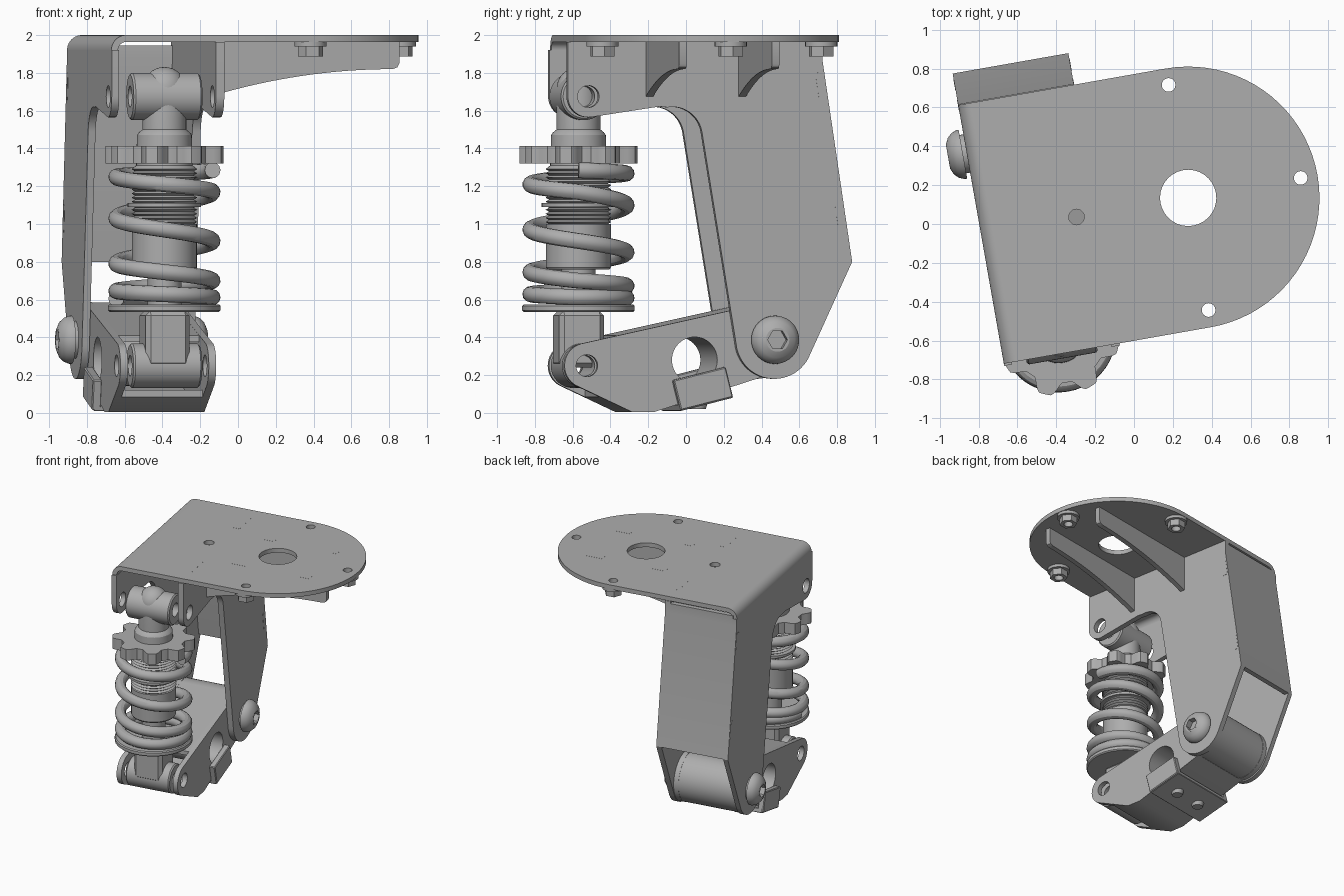
import bpy, bmesh
from math import sin, cos, pi, radians
from mathutils import Matrix, Vector

if "Cube" in bpy.data.objects:
    bpy.data.objects.remove(bpy.data.objects["Cube"])

metal = bpy.data.materials.new("grey metal")
metal.use_nodes = True
metal.diffuse_color = (0.42, 0.42, 0.42, 1)
metal.node_tree.nodes["Principled BSDF"].inputs["Base Color"].default_value = (0.42, 0.42, 0.42, 1)

TURN = Matrix.Rotation(radians(10), 4, 'Z')   # whole assembly is turned about z
AXIS = {'x': Vector((1, 0, 0)), 'y': Vector((0, 1, 0)), 'z': Vector((0, 0, 1))}
# each frame maps a flat profile so that its depth runs along the named axis
FRAME = {'x': Matrix(((0, 0, 1), (1, 0, 0), (0, 1, 0))).to_4x4(),
         'y': Matrix(((1, 0, 0), (0, 0, -1), (0, 1, 0))).to_4x4(),
         'z': Matrix.Identity(4)}
parts = []


def finish(name, bm, matrix):
    bmesh.ops.remove_doubles(bm, verts=bm.verts, dist=0.0003)
    bmesh.ops.transform(bm, matrix=TURN @ matrix, verts=bm.verts)
    bmesh.ops.recalc_face_normals(bm, faces=bm.faces)
    mesh = bpy.data.meshes.new(name)
    bm.to_mesh(mesh)
    bm.free()
    mesh.materials.append(metal)
    ob = bpy.data.objects.new(name, mesh)
    bpy.context.collection.objects.link(ob)
    parts.append(ob)
    return ob


def curve_bmesh(curve):
    ob = bpy.data.objects.new("temp", curve)
    bpy.context.collection.objects.link(ob)
    dg = bpy.context.evaluated_depsgraph_get()
    mesh = bpy.data.meshes.new_from_object(ob.evaluated_get(dg))
    bm = bmesh.new()
    bm.from_mesh(mesh)
    bpy.data.objects.remove(ob)
    bpy.data.meshes.remove(mesh)
    bpy.data.curves.remove(curve)
    return bm


def add_spline(curve, pts, cyclic):
    sp = curve.splines.new('POLY')
    sp.points.add(len(pts) - 1)
    for p, q in zip(sp.points, pts):
        p.co = (*q, 1) if len(q) == 3 else (*q, 0, 1)
    sp.use_cyclic_u = cyclic


def extrude(name, axis, outline, t0, t1, holes=()):
    curve = bpy.data.curves.new(name, 'CURVE')
    curve.dimensions, curve.fill_mode = '2D', 'BOTH'
    curve.extrude = abs(t1 - t0) / 2
    for loop in (outline, *holes):
        add_spline(curve, loop, True)
    shift = Matrix.Translation(AXIS[axis] * (t0 + t1) / 2)
    return finish(name, curve_bmesh(curve), shift @ FRAME[axis])


def revolve(name, axis, profile, origin, steps=40):
    bm = bmesh.new()
    vs = [bm.verts.new((r, 0, t)) for r, t in profile]
    es = [bm.edges.new(p) for p in zip(vs, vs[1:])]
    bmesh.ops.spin(bm, geom=vs + es, cent=(0, 0, 0), axis=(0, 0, 1), angle=2 * pi, steps=steps)
    return finish(name, bm, Matrix.Translation(origin) @ FRAME[axis])


def box(name, centre, size, bevel=0, tilt=0):
    bm = bmesh.new()
    bmesh.ops.create_cube(bm, size=1, matrix=Matrix.Diagonal((*size, 1)))
    if bevel:
        bmesh.ops.bevel(bm, geom=bm.edges[:], offset=bevel, segments=1, affect='EDGES')
    return finish(name, bm, Matrix.Translation(centre) @ Matrix.Rotation(radians(tilt), 4, 'X'))


def arc(cx, cy, r, a0, a1, n=16):
    return [(cx + r * cos(radians(a0 + (a1 - a0) * i / n)),
             cy + r * sin(radians(a0 + (a1 - a0) * i / n))) for i in range(n + 1)]


def circle(cx, cy, r, n=32):
    return arc(cx, cy, r, 0, 360 - 360 / n, n - 1)


def to_local(x, y):
    p = TURN.inverted() @ Vector((x, y, 0))
    return p.x, p.y


OUT, INN = -0.785, -0.18          # outer faces of the two legs
MID = (OUT + INN) / 2
SHOCK = -0.493                    # shock axis, front to back
TOP_PIN, LOW_PIN = 1.675, 0.25
PIVOT = (0.507, 0.387)

# top plate with rounded end and holes
bolts = [to_local(0.178, 0.716), to_local(0.858, 0.237), to_local(0.384, -0.443)]
plate = [(OUT + 0.08, 0.76), (OUT + 0.08, -0.592)] + arc(0.298, 0.084, 0.676, -90, 90, 40)
extrude("top_plate", 'z', plate, 1.964, 2.0,
        [circle(0.298, 0.084, 0.145)] + [circle(*b, 0.035) for b in bolts]
        + [circle(*to_local(-0.296, 0.036), 0.04)])
bend = arc(OUT + 0.08, 1.92, 0.08, 90, 180) + arc(OUT + 0.08, 1.92, 0.044, 180, 90)
extrude("plate_bend", 'y', bend, -0.592, 0.76)

# flanged nuts under the plate
for x, y in bolts:
    extrude("nut_flange", 'z', circle(x, y, 0.085), 1.94, 1.964, [circle(x, y, 0.035)])
    extrude("nut", 'z', circle(x, y, 0.068, 6), 1.888, 1.94, [circle(x, y, 0.035)])


# legs, with a front tab for the shock pin and a rounded pivot end
def leg(name, top, t0, t1):
    pts = ([(-0.603, top)] + arc(SHOCK, TOP_PIN, 0.11, 180, 278) + [(-0.11, 1.622)]
           + arc(-0.04, 1.46, 0.16, 100, 10) + arc(*PIVOT, 0.207, 185, 332, 24)
           + [(0.925, 0.8), (0.765, 1.87), (0.765, top)])
    extrude(name, 'x', pts, t0, t1, [circle(SHOCK, TOP_PIN, 0.058)])


leg("outer_leg", 1.92, OUT, OUT + 0.04)
leg("inner_leg", 1.964, INN - 0.045, INN)
wall = [(0.925, 0.8), (0.765, 1.87), (0.765, 1.945), (0.725, 1.945), (0.725, 1.87), (0.885, 0.8)]
extrude("back_wall", 'x', wall, OUT + 0.03, INN - 0.04)

# curved ribs under the plate, with their tabs showing flush on top
curve = [(INN + 0.98 * t / 16, 1.82 - 0.144 * (1 - t / 16) ** 2) for t in range(17)]
rib = [(INN, 1.966)] + curve + [(0.825, 1.83), (0.835, 1.85), (0.835, 1.966)]
for y in (0.335, -0.164):
    extrude("rib", 'y', rib, y - 0.02, y + 0.02)
    for x in (0.085, 0.614):
        box("rib_tab", (x, y, 1.99), (0.15, 0.045, 0.021))
for y in (0.517, -0.34):
    box("leg_tab", (-0.203, y, 1.99), (0.05, 0.215, 0.021))
for y, z in ((0.757, 1.73), (0.863, 1.03)):
    for x in (INN - 0.012, OUT + 0.012):
        box("wall_tab", (x, y, z), (0.027, 0.04, 0.145), tilt=8.5)

# swing arm: two cheeks, webs, cross tube and pivot barrel
cheek = (arc(SHOCK, LOW_PIN, 0.12, 105, 240) + [(-0.25, 0.005), (-0.13, 0.005)]
         + arc(*PIVOT, 0.2, -104, 104, 28))
HOLE = (0.086, 0.28)
for x in (OUT + 0.045, INN - 0.085):
    extrude("arm_cheek", 'x', cheek, x, x + 0.04,
            [circle(*HOLE, 0.122), circle(SHOCK, LOW_PIN, 0.058)])
A0, A1 = OUT + 0.05, INN - 0.05
extrude("arm_top_web", 'x', [(-0.32, 0.41), (0.46, 0.58), (0.46, 0.545), (-0.32, 0.375)], A0, A1)
extrude("arm_bottom_web", 'x', [(-0.42, 0.084), (-0.25, 0.005), (-0.13, 0.005), (0.46, 0.193),
                                (0.46, 0.228), (-0.135, 0.04), (-0.24, 0.04), (-0.42, 0.12)], A0, A1)
extrude("arm_tube", 'x', circle(*HOLE, 0.137), A0, A1, [circle(*HOLE, 0.122)])
extrude("pivot_barrel", 'x', circle(*PIVOT, 0.198, 48), A0, A1)

# clip wrapped under the arm, with two screws
CLIP = (0.125, 0.128)
for x in (OUT + 0.025, INN - 0.025):
    box("clip_side", (x, *CLIP), (0.05, 0.29, 0.165), 0.006, 14)
box("clip_base", (MID, 0.142, 0.062), (INN - OUT - 0.02, 0.29, 0.035), 0.004, 14)
for x in (MID - 0.12, MID + 0.12):
    revolve("clip_screw", 'z', [(0, 0.02), (0.04, 0.02), (0.05, 0.05), (0.05, 0.07), (0, 0.07)], (x, 0.13, 0), 20)

# domed pivot bolts with hex sockets, mirrored
dome = [(0, 0), (0.1, 0), (0.1, 0.02), (0.128, 0.02), (0.127, 0.035), (0.117, 0.06),
        (0.095, 0.083), (0.062, 0.098), (0.062, 0.05), (0, 0.05)]
for x, s in ((OUT, -1), (INN, 1)):
    revolve("pivot_bolt", 'x', [(r, s * t) for r, t in dome], (x, *PIVOT))
    extrude("bolt_socket", 'x', circle(*PIVOT, 0.063), x + s * 0.05, x + s * 0.098,
            [circle(*PIVOT, 0.053, 6)])

# shock body: cylinder, threads, neck and domed head
threads = []
for i in range(14):
    z = 1.0 + i * 0.0215
    threads += [(0.156, z), (0.174, z + 0.011)]
body = ([(0, 0.76), (0.165, 0.76), (0.172, 0.77), (0.172, 1.0)] + threads
        + [(0.15, 1.31), (0.145, 1.47), (0.135, 1.485), (0.116, 1.5)]
        + [(0.116 * cos(a * pi / 16), 1.715 + 0.116 * sin(a * pi / 16)) for a in range(8)] + [(0, 1.831)])
revolve("shock_body", 'z', body, (MID, SHOCK, 0))
revolve("lock_ring", 'z', [(0.15, 1.09), (0.195, 1.09), (0.195, 1.11), (0.15, 1.11)], (MID, SHOCK, 0))
revolve("shock_shaft", 'z', [(0, 0.5), (0.09, 0.5), (0.09, 0.8), (0, 0.8)], (MID, SHOCK, 0))
revolve("spring_seat", 'z', [(0, 0.535), (0.29, 0.535), (0.298, 0.543), (0.298, 0.567),
                             (0.29, 0.575), (0, 0.575)], (MID, SHOCK, 0), 48)
box("lower_stem", (MID, SHOCK, 0.39), (0.235, 0.24, 0.3), 0.025)
for name, z, r in (("upper_eye", TOP_PIN, 0.125), ("lower_eye", LOW_PIN, 0.118)):
    eye = [(0.055, -0.185), (r - 0.01, -0.185), (r, -0.175), (r, 0.175), (r - 0.01, 0.185),
           (0.055, 0.185), (0.055, -0.185)]
    revolve(name, 'x', eye, (MID, SHOCK, z))

# lobed adjuster knob
knob = []
for i in range(128):
    a = 2 * pi * i / 128
    r = 0.25 + 0.065 * min(1, max(0, 0.5 + 0.8 * cos(8 * a - pi)))
    knob.append((MID + r * cos(a), SHOCK + r * sin(a)))
extrude("adjuster_knob", 'z', knob, 1.32, 1.412, [circle(MID, SHOCK, 0.14)])

# coil spring, heights given for each half turn, closing up at the ends
half = [1.285, 1.25, 1.17, 1.03, 0.91, 0.79, 0.70, 0.645, 0.612, 0.605]
coil = bpy.data.curves.new("coil_spring", 'CURVE')
coil.dimensions, coil.bevel_depth, coil.bevel_resolution = '3D', 0.042, 4
coil.use_fill_caps = True
pts = []
for i in range((len(half) - 1) * 24 + 1):
    k = min(i // 24, len(half) - 2)
    f = i / 24 - k
    a = pi * i / 24 - radians(10)
    pts.append((MID + 0.255 * cos(a), SHOCK + 0.255 * sin(a), half[k] * (1 - f) + half[k + 1] * f))
add_spline(coil, pts, False)
finish("coil_spring", curve_bmesh(coil), Matrix.Identity(4))

# smooth curved faces, keep edges crisp
bpy.ops.object.select_all(action='DESELECT')
for ob in parts:
    ob.select_set(True)
bpy.context.view_layer.objects.active = parts[0]
bpy.ops.object.shade_smooth_by_angle(angle=radians(30))
